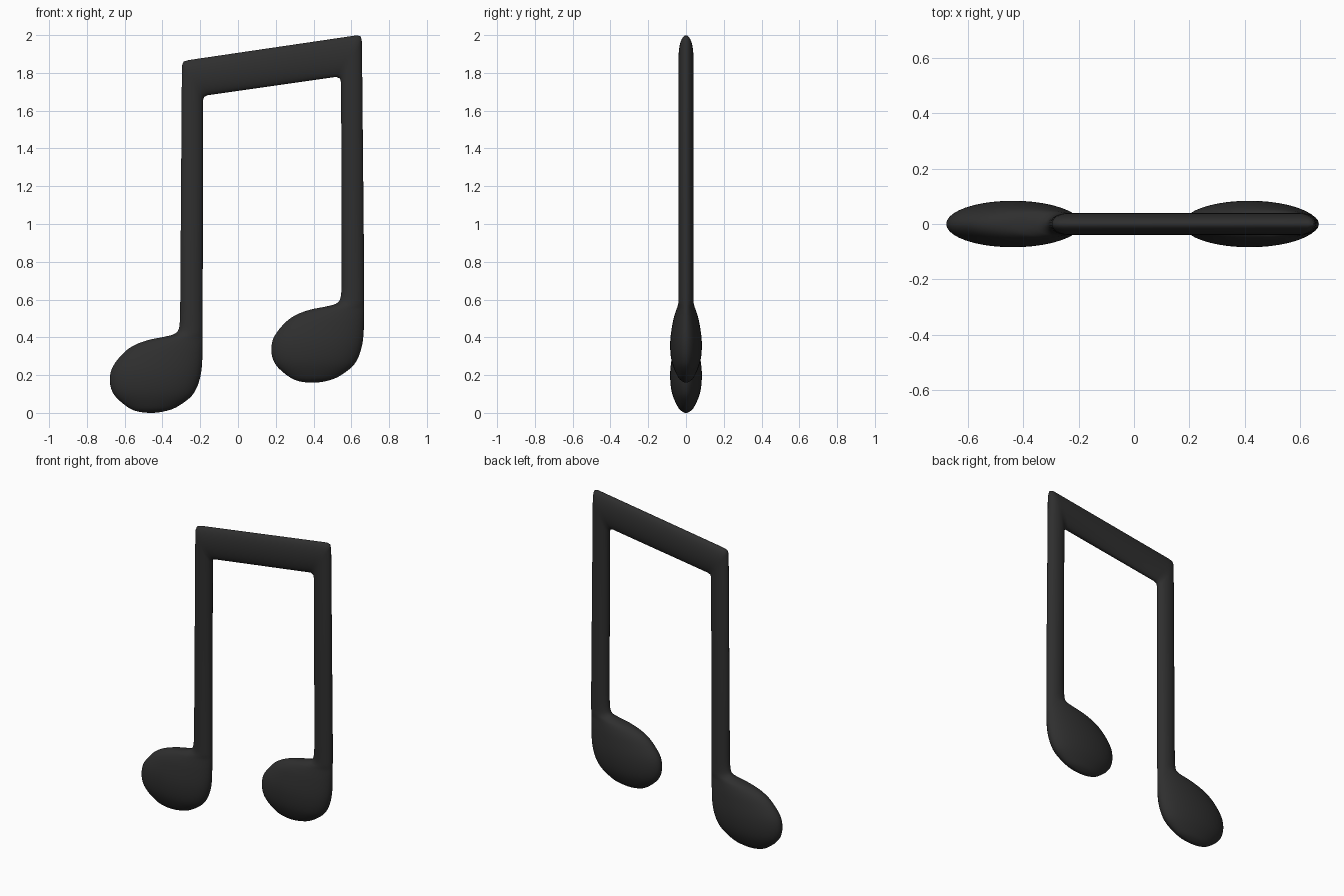
import bpy, bmesh, math
from mathutils import Vector

cube = bpy.data.objects.get("Cube")
if cube:
    bpy.data.objects.remove(cube, do_unlink=True)

SIDES = 40
STEM_Y = 0.039

black = bpy.data.materials.new("soft_black")
black.use_nodes = True
colour = (0.028, 0.028, 0.028, 1)
black.diffuse_color = colour
bsdf = next(n for n in black.node_tree.nodes if n.type == 'BSDF_PRINCIPLED')
bsdf.inputs["Base Color"].default_value = colour
bsdf.inputs["Roughness"].default_value = 0.6


def smooth_path(keys, steps=4):
    """Catmull-Rom interpolation through a list of key vectors."""
    out = []
    for i in range(len(keys) - 1):
        a, b = keys[max(i - 1, 0)], keys[i]
        c, d = keys[i + 1], keys[min(i + 2, len(keys) - 1)]
        for s in range(steps):
            t = s / steps
            out.append(0.5 * (2 * b + (c - a) * t + (2 * a - 5 * b + 4 * c - d) * t * t
                              + (3 * b - a - 3 * c + d) * t ** 3))
    return out + [keys[-1]]


# Note head blending into its stem: height, left edge, right edge, half depth
head = smooth_path([Vector(k) for k in (
    (0.000, -0.475, -0.445, 0.006),
    (0.007, -0.53, -0.395, 0.020),
    (0.028, -0.58, -0.33, 0.041),
    (0.08, -0.643, -0.255, 0.066),
    (0.13, -0.672, -0.22, 0.079),
    (0.19, -0.678, -0.20, 0.084),
    (0.25, -0.66, -0.191, 0.081),
    (0.32, -0.603, -0.188, 0.070),
    (0.36, -0.545, -0.187, 0.060),
    (0.387, -0.47, -0.187, 0.051),
    (0.403, -0.39, -0.187, 0.045),
    (0.42, -0.333, -0.187, 0.041),
    (0.455, -0.311, -0.187, STEM_Y),
    (0.55, -0.306, -0.187, STEM_Y))])

# Mitred corners joining stems and beam: outer x, z and inner x, z
corners = [
    (-0.297, 1.838, -0.185, 1.655),
    (-0.288, 1.860, -0.180, 1.673),
    (-0.260, 1.868, -0.160, 1.682),
    (0.630, 1.999, 0.520, 1.779),
    (0.650, 1.993, 0.540, 1.770),
    (0.656, 1.965, 0.546, 1.745)]

# One run of sections: left head, left stem, beam, right stem, right head
SHIFT_X, SHIFT_Z = 0.855, 0.16
sections = [(Vector((l, 0, z)), Vector((r, 0, z)), y) for z, l, r, y in head]
sections += [(Vector((ox, 0, oz)), Vector((ix, 0, iz)), STEM_Y) for ox, oz, ix, iz in corners]
sections += [(Vector((r + SHIFT_X, 0, z + SHIFT_Z)), Vector((l + SHIFT_X, 0, z + SHIFT_Z)), y)
             for z, l, r, y in reversed(head)]

bm = bmesh.new()
rings = []
for outer, inner, depth in sections:
    mid, half = (outer + inner) / 2, (outer - inner) / 2
    angles = [2 * math.pi * i / SIDES for i in range(SIDES)]
    rings.append([bm.verts.new(mid + half * math.cos(a) + Vector((0, depth * math.sin(a), 0)))
                  for a in angles])
for a, b in zip(rings, rings[1:]):
    for i in range(SIDES):
        j = (i + 1) % SIDES
        bm.faces.new((a[i], a[j], b[j], b[i]))
bm.faces.new(rings[0])
bm.faces.new(rings[-1])
bmesh.ops.recalc_face_normals(bm, faces=bm.faces)

mesh = bpy.data.meshes.new("beamed_note")
bm.to_mesh(mesh)
bm.free()
mesh.materials.append(black)
note = bpy.data.objects.new("beamed_note", mesh)
bpy.context.collection.objects.link(note)
bpy.ops.object.select_all(action='DESELECT')
note.select_set(True)
bpy.context.view_layer.objects.active = note
bpy.ops.object.shade_smooth_by_angle(angle=math.radians(60))
